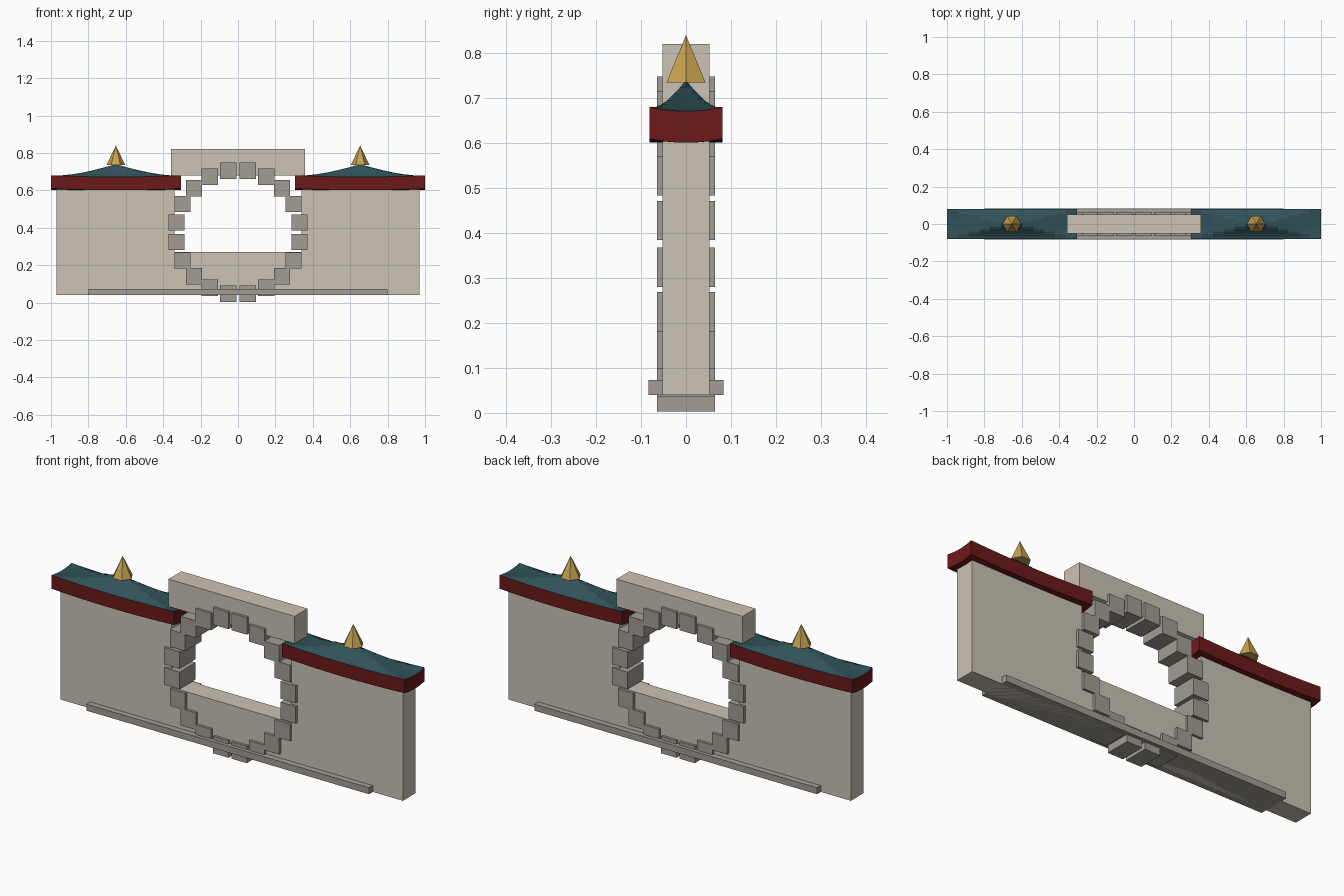
import bpy, bmesh, math

if "Cube" in bpy.data.objects:
    bpy.data.objects.remove(bpy.data.objects["Cube"])


def material(name, rgb):
    m = bpy.data.materials.new(name)
    m.diffuse_color = (*rgb, 1)
    m.use_nodes = True
    m.node_tree.nodes["Principled BSDF"].inputs["Base Color"].default_value = m.diffuse_color
    return m


PLASTER = material("plaster", (0.60, 0.55, 0.46))
STONE = material("stone", (0.36, 0.34, 0.30))
TILE = material("roof_tile", (0.03, 0.085, 0.10))
RED = material("red_paint", (0.15, 0.01, 0.01))
GOLD = material("gold", (0.57, 0.36, 0.08))


def finish(name, bm, mat):
    bmesh.ops.recalc_face_normals(bm, faces=bm.faces)
    me = bpy.data.meshes.new(name)
    bm.to_mesh(me)
    bm.free()
    me.materials.append(mat)
    ob = bpy.data.objects.new(name, me)
    bpy.context.collection.objects.link(ob)
    return ob


def box(name, x0, x1, hy, z0, z1, mat):
    bm = bmesh.new()
    bmesh.ops.create_cube(bm, size=1)
    for v in bm.verts:
        v.co.x = x1 if v.co.x > 0 else x0
        v.co.y = hy if v.co.y > 0 else -hy
        v.co.z = z1 if v.co.z > 0 else z0
    return finish(name, bm, mat)


HX, HY, N, CX = 0.347, 0.081, 12, 0.653   # roof half sizes, grid cells, centre


def eave_z(u, v):
    # edges dip in the middle and lift towards the corners
    return 0.671 + 0.009 * u * u * v * v


def roof_z(u, v):
    # concave hipped roof
    return eave_z(u, v) + 0.069 * (1 - max(abs(u), abs(v))) ** 1.5


def sheet(bm, height):
    """Grid of N x N faces over the roof plan; returns its border edges."""
    res = bmesh.ops.create_grid(bm, x_segments=N, y_segments=N, size=1)
    for v in res["verts"]:
        u, w = v.co.x, v.co.y
        v.co = (u * HX, w * HY, height(u, w))
    return [e for e in bm.edges if e.is_boundary]


def roof(side, sx):
    # tiled surface
    bm = bmesh.new()
    sheet(bm, roof_z)
    tiles = finish(side + "_roof_tiles", bm, TILE)
    # red eave band with soffit
    bm = bmesh.new()
    border = sheet(bm, lambda u, v: eave_z(u, v) - 0.07)
    res = bmesh.ops.extrude_edge_only(bm, edges=border)
    for g in res["geom"]:
        if isinstance(g, bmesh.types.BMVert):
            g.co.z += 0.07
    band = finish(side + "_eave_band", bm, RED)
    # six-sided finial
    bm = bmesh.new()
    bmesh.ops.create_cone(bm, cap_ends=True, segments=6, radius1=0.05,
                          radius2=0, depth=0.105)
    for v in bm.verts:
        x, y = v.co.x, v.co.y
        # put corners on the x axis
        if v.co.z < 0:
            a = round(math.atan2(y, x) / (math.pi / 3) - 0.01) * math.pi / 3
            v.co.x, v.co.y = 0.05 * math.cos(a), 0.05 * math.sin(a)
        v.co.z += 0.7875
    finial = finish(side + "_finial", bm, GOLD)
    for ob in (tiles, band, finial):
        ob.location.x = sx * CX


# side walls and roofs
for side, sx in (("left", -1), ("right", 1)):
    a, b = sorted((sx * 0.34, sx * 0.97))
    box(side + "_wall", a, b, 0.052, 0.04, 0.64, PLASTER)
    roof(side, sx)

# wall below and above the opening, and the plinth
box("sill_wall", -0.34, 0.34, 0.052, 0.04, 0.27, PLASTER)
box("lintel_wall", -0.357, 0.357, 0.052, 0.68, 0.82, PLASTER)
box("plinth", -0.8, 0.8, 0.083, 0.04, 0.073, STONE)

# ring of upright stone blocks around the moon gate
for i in range(20):
    a = math.radians(9 + 18 * i)
    x, z = 0.333 * math.cos(a), 0.376 + 0.333 * math.sin(a)
    h = 0.0435
    box(f"ring_block_{i + 1}", x - h, x + h, 0.065, z - h, z + h, STONE)
